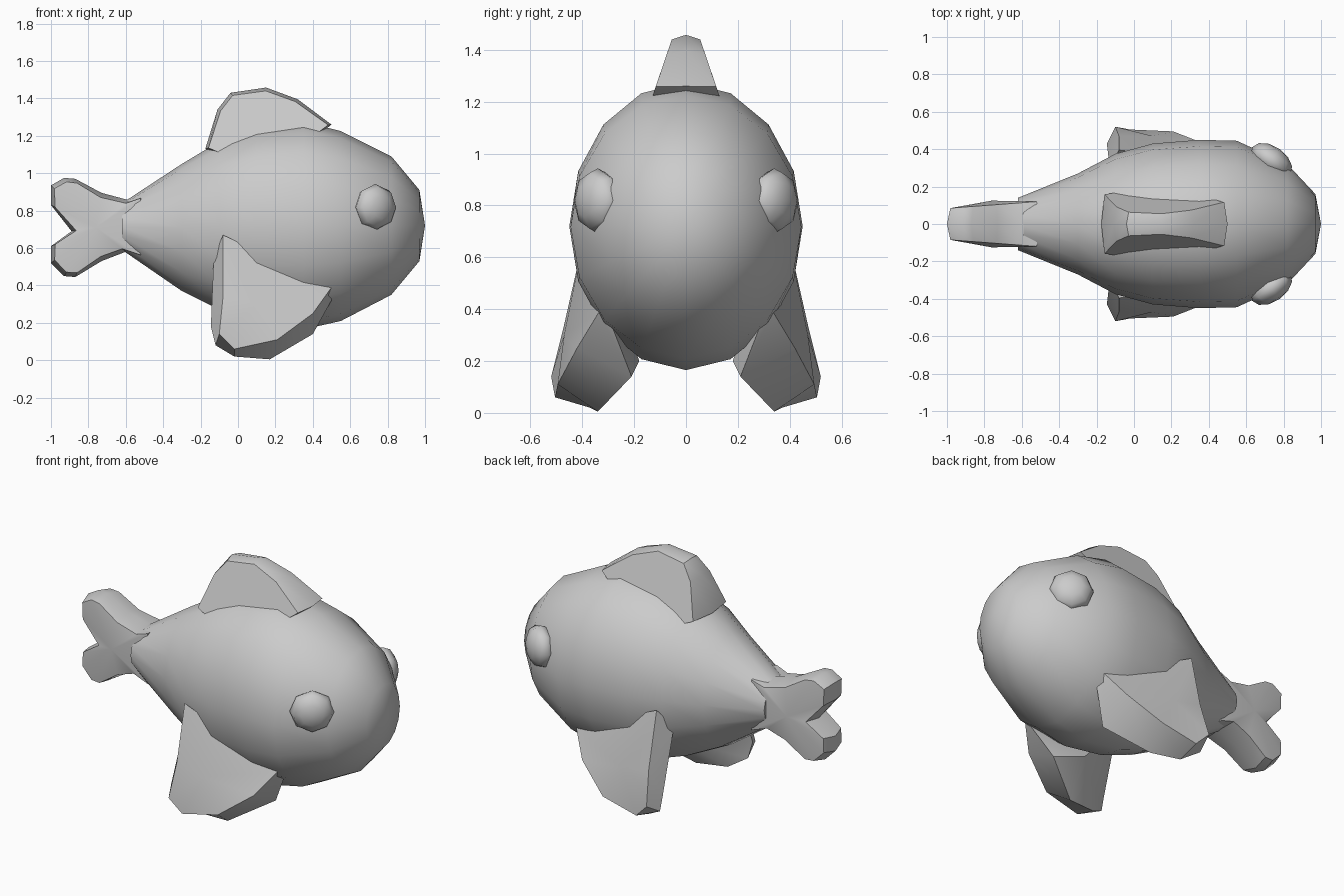
import bpy, bmesh, math
from mathutils import Matrix, Vector

cube = bpy.data.objects.get("Cube")
if cube:
    bpy.data.objects.remove(cube, do_unlink=True)

grey = bpy.data.materials.new("plain grey")
grey.use_nodes = True
GREY = (0.6, 0.6, 0.6, 1)
grey.diffuse_color = GREY
for node in grey.node_tree.nodes:
    if node.type == 'BSDF_PRINCIPLED':
        node.inputs["Base Color"].default_value = GREY


def finish(bm, name, angle):
    bmesh.ops.recalc_face_normals(bm, faces=bm.faces)
    mesh = bpy.data.meshes.new(name)
    bm.to_mesh(mesh)
    bm.free()
    mesh.materials.append(grey)
    obj = bpy.data.objects.new(name, mesh)
    bpy.context.collection.objects.link(obj)
    bpy.ops.object.select_all(action='DESELECT')
    obj.select_set(True)
    bpy.context.view_layer.objects.active = obj
    bpy.ops.object.shade_smooth_by_angle(angle=math.radians(angle))
    return obj


def loft(bm, rings, caps):
    """Skin closed rings of points, closing each end with a fan to a cap point."""
    loops = [[bm.verts.new(p) for p in ring] for ring in rings]
    n = len(loops[0])
    for a, b in zip(loops, loops[1:]):
        for i in range(n):
            j = (i + 1) % n
            bm.faces.new((a[i], a[j], b[j], b[i]))
    for loop, cap in zip((loops[0], loops[-1]), caps):
        tip = bm.verts.new(cap)
        for i in range(n):
            bm.faces.new((loop[i], loop[(i + 1) % n], tip))


# Body: elliptical sections (x, half width, top, bottom)
SECTIONS = [(-0.62, .14, .84, .59), (-0.3, .27, 1.05, .37), (-0.1, .375, 1.17, .27),
            (0.1, .43, 1.24, .20), (0.35, .45, 1.275, .165), (0.55, .445, 1.225, .21),
            (0.82, .32, 1.09, .35), (0.97, .16, .91, .53)]
SIDES = 16
rings = []
for x, w, top, low in SECTIONS:
    mid, h = (top + low) / 2, (top - low) / 2
    rings.append([(x, w * math.cos(t), mid + h * math.sin(t))
                  for t in (math.tau * i / SIDES for i in range(SIDES))])
bm = bmesh.new()
loft(bm, rings, [(-0.62, 0, .715), (1, 0, .72)])
finish(bm, "body", 50)


# Thick upright fins: a ridged rim around two slightly bulged faces
def upright_fin(name, outline, centre, inset, bulge, half_width):
    c = Vector(centre)
    inner = []
    for x, z in outline:
        p = Vector((x, z))
        inner.append(p + (c - p).normalized() * inset)
    side = [[(p.x, s * half_width(p.x, p.y), p.y) for p in inner] for s in (-1, 1)]
    ridge = [(x, 0, z) for x, z in outline]
    bm = bmesh.new()
    loft(bm, [side[0], ridge, side[1]],
         [(c.x, -bulge, c.y), (c.x, bulge, c.y)])
    return finish(bm, name, 35)


upright_fin("tail_fin",
            [(-.5, .88), (-.58, .855), (-.73, .895), (-.87, .97), (-.93, .975), (-1, .935),
             (-1, .83), (-.89, .69), (-1, .61), (-1, .52), (-.93, .45),
             (-.87, .445), (-.73, .53), (-.6, .58), (-.5, .55)],
            (-.76, .71), .025, .125, lambda x, z: .115 + (x + .58) * .075)

upright_fin("back_fin",
            [(-.175, 1.13), (-.11, 1.34), (-.04, 1.43), (.15, 1.458), (.32, 1.395),
             (.5, 1.26), (.3, 1.1), (0, 1.05)],
            (.13, 1.22), .018, .13, lambda x, z: .055 + (1.44 - z) * .34)

# Side fins: broad outer face, thick rim, inner face under the belly
OUTER = [(-.08, .395, .67), (.50, .335, .39), (.40, .42, .25), (.21, .495, .11),
         (-.02, .505, .06), (-.10, .52, .14), (-.08, .47, .34)]
INNER = [(-.13, .30, .55), (.50, .28, .32), (.40, .21, .14), (.17, .34, .005),
         (-.02, .37, .02), (-.12, .42, .08), (-.145, .43, .18)]
for name, s in (("right_side_fin", -1), ("left_side_fin", 1)):
    bm = bmesh.new()
    flip = lambda pts: [(x, s * y, z) for x, y, z in pts]
    loft(bm, [flip(OUTER), flip(INNER)], flip([(.1, .47, .3), (.2, .18, .2)]))
    finish(bm, name, 35)

# Eyes: flattened spheres facing out and forward
for name, s in (("right_eye", -1), ("left_eye", 1)):
    bm = bmesh.new()
    bmesh.ops.create_uvsphere(bm, u_segments=8, v_segments=6, radius=1)
    normal = Vector((.57, s * .82, 0))
    place = (Matrix.Translation((.735, s * .34, .818))
             @ normal.to_track_quat('Z', 'Y').to_matrix().to_4x4()
             @ Matrix.Diagonal((.125, .125, .075, 1)))
    bmesh.ops.transform(bm, matrix=place, verts=bm.verts)
    finish(bm, name, 60)
